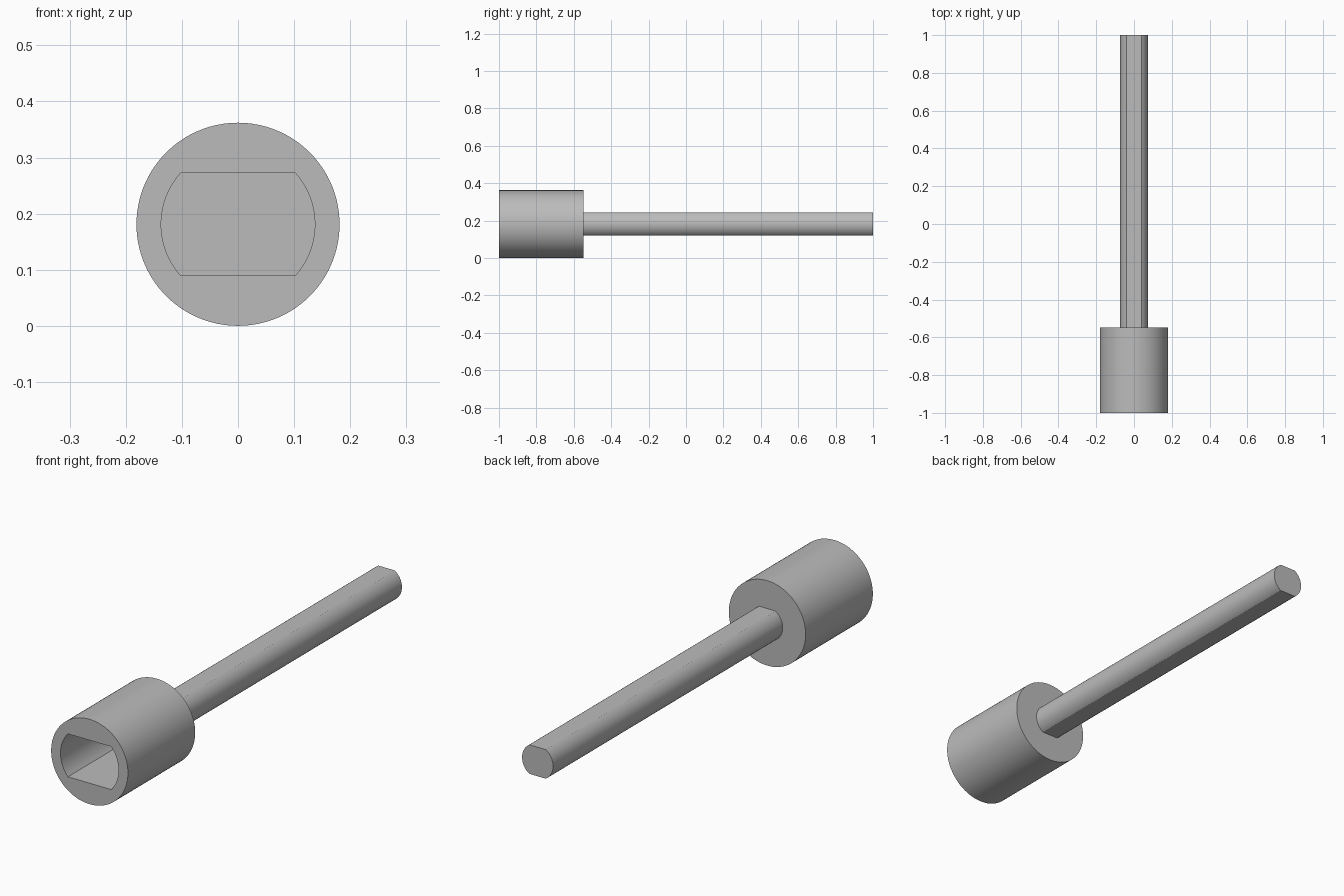
import bpy, bmesh
from math import asin, cos, sin, pi, radians

cube = bpy.data.objects.get("Cube")
if cube:
    bpy.data.objects.remove(cube)

AXIS_Z = 0.181
HEAD_R, SOCKET_R, SOCKET_HALF = 0.181, 0.137, 0.0915
SHAFT_R, SHAFT_HALF = 0.073, 0.062
FRONT, SHOULDER, BACK = -1.0, -0.547, 1.0
SOCKET_FLOOR = -0.637
STEPS = 24

steel = bpy.data.materials.new("grey steel")
steel.use_nodes = True
GREY = (0.5, 0.5, 0.5, 1)
steel.diffuse_color = GREY
steel.node_tree.nodes["Principled BSDF"].inputs["Base Color"].default_value = GREY


def section_angles(corner):
    """Angles around a circle with a point exactly on each flat's corners."""
    stops = [-corner, corner, pi - corner, pi + corner, 2 * pi - corner]
    return [a + (b - a) * i / STEPS
            for a, b in zip(stops, stops[1:]) for i in range(STEPS)]


def ring(bm, y, radius, half, angles):
    """Circle around the y axis, cut flat at top and bottom."""
    return [bm.verts.new((radius * cos(a), y,
                          AXIS_Z + max(-half, min(half, radius * sin(a)))))
            for a in angles]


def loft(name, sections, angles):
    """Skin a closed solid through (y, radius, half height) sections."""
    bm = bmesh.new()
    rings = [ring(bm, *s, angles) for s in sections]
    for r, s in zip(rings, rings[1:]):
        for i in range(len(r)):
            j = (i + 1) % len(r)
            bm.faces.new((r[i], r[j], s[j], s[i]))
    bm.faces.new(rings[0])
    bm.faces.new(rings[-1])
    bmesh.ops.recalc_face_normals(bm, faces=bm.faces)
    mesh = bpy.data.meshes.new(name)
    bm.to_mesh(mesh)
    bm.free()
    mesh.materials.append(steel)
    obj = bpy.data.objects.new(name, mesh)
    bpy.context.collection.objects.link(obj)
    bpy.ops.object.select_all(action='DESELECT')
    obj.select_set(True)
    bpy.context.view_layer.objects.active = obj
    bpy.ops.object.shade_smooth_by_angle(angle=radians(25))
    return obj


# Round head with a flat-sided blind socket in its front
loft("socket_head",
     [(SHOULDER, HEAD_R, HEAD_R),
      (FRONT, HEAD_R, HEAD_R),
      (FRONT, SOCKET_R, SOCKET_HALF),
      (SOCKET_FLOOR, SOCKET_R, SOCKET_HALF)],
     section_angles(asin(SOCKET_HALF / SOCKET_R)))

# Long shaft with flats on top and bottom, seated slightly into the head
loft("flatted_shaft",
     [(SHOULDER - 0.02, SHAFT_R, SHAFT_HALF),
      (BACK, SHAFT_R, SHAFT_HALF)],
     section_angles(asin(SHAFT_HALF / SHAFT_R)))
